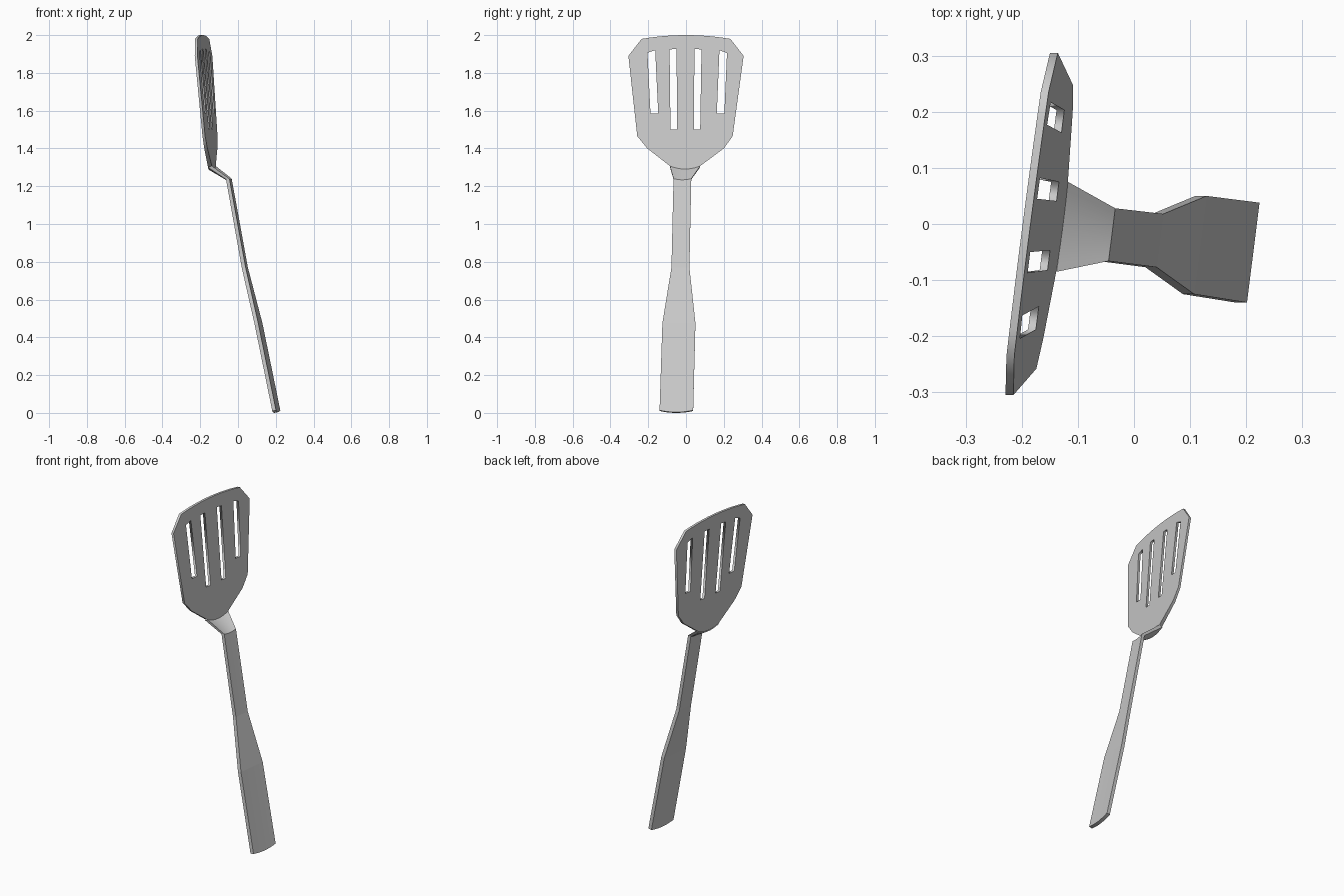
import bpy, bmesh
from mathutils import Vector

if "Cube" in bpy.data.objects:
    bpy.data.objects.remove(bpy.data.objects["Cube"])


def arc(y0, y1, z_end, sag, n=10):
    """Points (y, z) from y0 to y1, bulging by sag in the middle."""
    pts = []
    for i in range(n + 1):
        t = i / n
        pts.append((y0 + (y1 - y0) * t, z_end + sag * 4 * t * (1 - t)))
    return pts


def link(name, mesh):
    obj = bpy.data.objects.new(name, mesh)
    bpy.context.collection.objects.link(obj)
    return obj


# Slotted blade: filled flat outline with four holes
outline = arc(-0.235, 0.235, 1.98, 0.02)
outline += [(0.305, 1.89), (0.247, 1.465), (0.20, 1.40)]
outline += arc(0.075, -0.085, 1.307, -0.016)
outline += [(-0.205, 1.40), (-0.258, 1.465), (-0.305, 1.89)]
slots = [
    [(-0.204, 1.907), (-0.163, 1.92), (-0.147, 1.586), (-0.188, 1.586)],
    [(-0.087, 1.924), (-0.050, 1.927), (-0.047, 1.50), (-0.082, 1.50)],
    [(0.045, 1.927), (0.082, 1.924), (0.075, 1.50), (0.041, 1.50)],
    [(0.177, 1.92), (0.217, 1.905), (0.203, 1.586), (0.163, 1.586)],
]
curve = bpy.data.curves.new("blade_outline", 'CURVE')
curve.dimensions = '2D'
curve.fill_mode = 'BOTH'
curve.extrude = 0.01
for loop in [outline] + slots:
    sp = curve.splines.new('POLY')
    sp.points.add(len(loop) - 1)
    for p, (y, z) in zip(sp.points, loop):
        p.co = (y, z, 0, 1)
    sp.use_cyclic_u = True
helper = link("outline_helper", curve)
bpy.context.view_layer.update()
mesh = bpy.data.meshes.new_from_object(
    helper.evaluated_get(bpy.context.evaluated_depsgraph_get()))
bpy.data.objects.remove(helper)

# Stand the blade up, leaning back and turned slightly
for v in mesh.vertices:
    y, z, side = v.co
    x = -0.127 - 0.082 * (z - 1.3) + 0.13 * y
    if side < 0:
        x -= 0.014 + 0.008 * max(0, (1.45 - z) / 0.15)
    v.co = (x, y, z)
bm = bmesh.new()
bm.from_mesh(mesh)
bmesh.ops.remove_doubles(bm, verts=bm.verts, dist=0.0002)
bmesh.ops.recalc_face_normals(bm, faces=bm.faces)
bm.to_mesh(mesh)
bm.free()
link("blade", mesh)


def bar(name, stations, n=10):
    """Loft of flat sections: (x_front, y0, y1, z_end, sag, thickness, back_drop)."""
    bm = bmesh.new()
    rings = []
    for x, y0, y1, z_end, sag, thick, drop in stations:
        row = arc(y0, y1, z_end, sag, n)
        front = [Vector((x + 0.126 * y, y, z)) for y, z in row]
        back = [p - Vector((thick, 0, drop)) for p in reversed(front)]
        rings.append([bm.verts.new(p) for p in front + back])
    m = len(rings[0])
    for a, b in zip(rings, rings[1:]):
        for i in range(m):
            j = (i + 1) % m
            bm.faces.new((a[i], a[j], b[j], b[i]))
    for ring in (rings[0], rings[-1]):
        for i in range(n):
            bm.faces.new((ring[i], ring[i + 1], ring[m - 2 - i], ring[m - 1 - i]))
    bmesh.ops.recalc_face_normals(bm, faces=bm.faces)
    mesh = bpy.data.meshes.new(name)
    bm.to_mesh(mesh)
    bm.free()
    return link(name, mesh)


# Handle: wide grip narrowing to a slim shaft
shaft_top = (-0.037, -0.066, 0.028, 1.24, -0.006, 0.018, 0.004)
bar("handle", [
    (0.219, -0.140, 0.038, 0.014, -0.010, 0.020, 0.004),
    (0.123, -0.125, 0.050, 0.475, 0, 0.020, 0.003),
    (0.050, -0.077, 0.018, 0.77, 0, 0.020, 0.003),
    shaft_top,
])

# Neck: flared bend joining shaft and blade
neck = bar("neck", [
    shaft_top,
    (-0.127, -0.085, 0.075, 1.307, -0.016, 0.022, 0.006),
])
bpy.context.view_layer.objects.active = neck
neck.select_set(True)
bpy.ops.object.shade_smooth_by_angle()
